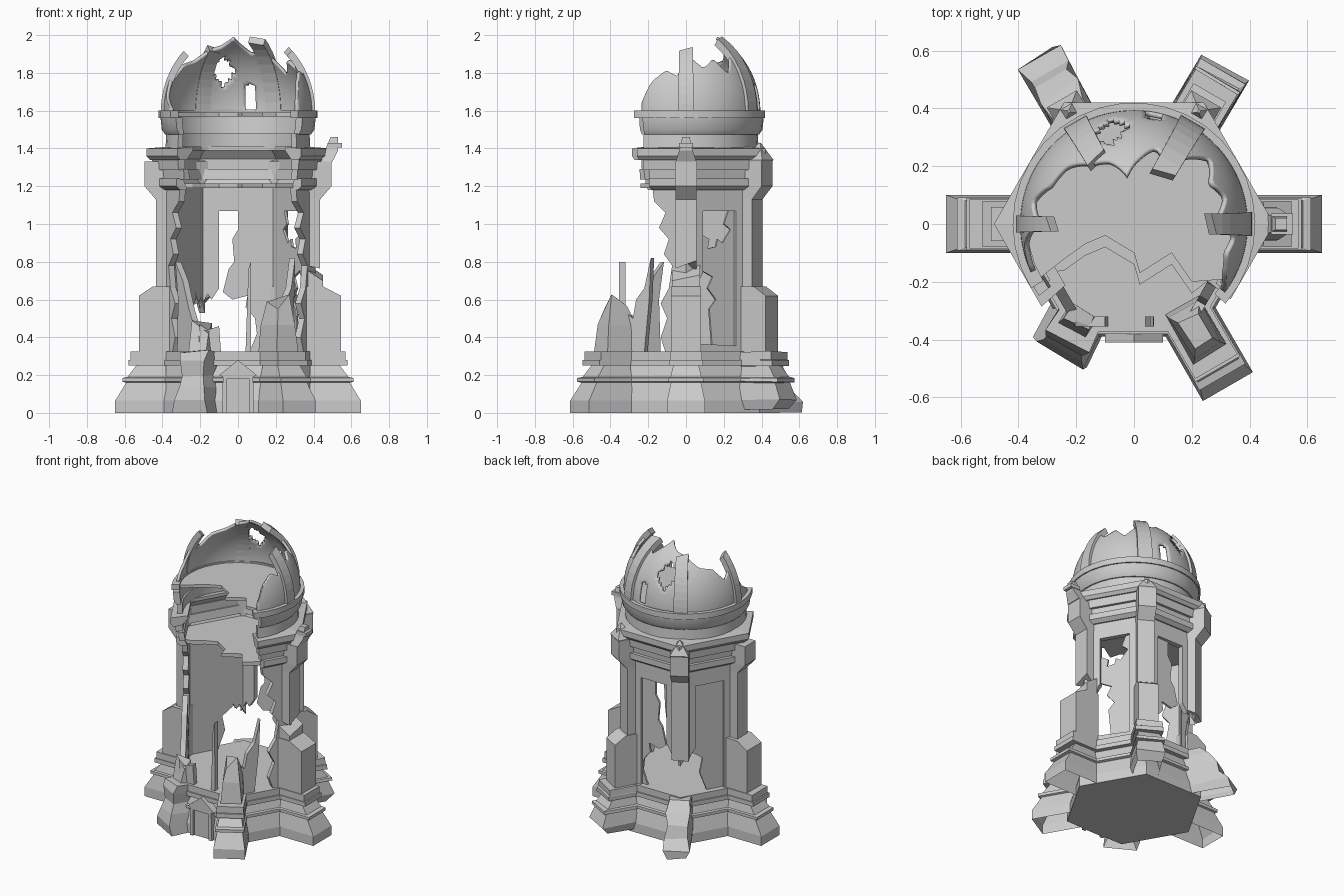
import bpy, bmesh, random
from math import sin, cos, radians, asin
from mathutils import Vector

if "Cube" in bpy.data.objects:
    bpy.data.objects.remove(bpy.data.objects["Cube"])

random.seed(4)
AP = 0.355          # wall face distance from the axis
A, B, Z0 = 0.385, 0.435, 1.59   # dome radius, height, spring level


def mesh(name, verts, faces, smooth=False):
    bm = bmesh.new()
    vs = [bm.verts.new(v) for v in verts]
    for f in faces:
        bm.faces.new([vs[i] for i in f])
    for v in [v for v in bm.verts if not v.link_faces]:
        bm.verts.remove(v)
    bmesh.ops.recalc_face_normals(bm, faces=bm.faces)
    for f in bm.faces:
        f.smooth = smooth
    me = bpy.data.meshes.new(name)
    bm.to_mesh(me)
    bm.free()
    ob = bpy.data.objects.new(name, me)
    bpy.context.collection.objects.link(ob)
    if smooth:
        me.set_sharp_from_angle(angle=radians(35))
    return ob


def loft(name, rings, smooth=False, bottom=True):
    n, m = len(rings[0]), len(rings)
    faces = [(i * n + j, i * n + (j + 1) % n, (i + 1) * n + (j + 1) % n, (i + 1) * n + j)
             for i in range(m - 1) for j in range(n)]
    faces.append(tuple(range((m - 1) * n, m * n)))
    if bottom:
        faces.append(tuple(range(n)))
    return mesh(name, [p for r in rings for p in r], faces, smooth)


def polar(deg, r=1.0):
    return Vector((r * cos(radians(deg)), r * sin(radians(deg)), 0))


def plate(name, ang, outline, dist=AP, thick=0.035):
    """Jagged slab lying in one wall face; outline is (u, z), u counterclockwise."""
    t = polar(ang + 90)
    loft(name, [[polar(ang, d) + t * u + Vector((0, 0, z)) for u, z in outline]
                for d in (dist, dist - thick)])


def stack(name, ang, sections, jit=0.0, ragged=None, bottom=True):
    """Radial pier from sections (z, r_in, r_out, half_width)."""
    t, rings = polar(ang + 90), []
    for k, (z, a, b, w) in enumerate(sections):
        ring = []
        for r, s in ((a, -w), (b, -w), (b, w), (a, w)):
            p = polar(ang, r) + t * s + Vector((0, 0, z))
            if jit:
                p += Vector([random.uniform(-jit, jit) for _ in range(3)])
            if ragged == k:
                p.z += random.uniform(-0.05, 0.05)
            p.z = max(p.z, 0)
            ring.append(p)
        rings.append(ring)
    loft(name, rings, bottom=bottom)


def slab(name, pts, z, h):
    loft(name, [[(x, y, z) for x, y in pts], [(x, y, z + h) for x, y in pts]])


# Hexagonal plinth
loft('plinth', [[polar(60 * k, r) + Vector((0, 0, z)) for k in range(6)]
     for z, r in ((0, .45), (.065, .45), (.16, .42), (.165, .44), (.185, .44),
                  (.19, .425), (.25, .405), (.25, .44), (.28, .44), (.28, .43), (.325, .43))])

# Moulded pier bases, hollow underneath; three of them are eroded
BASE = [(0, .65, .10), (.065, .65, .10), (.16, .592, .08), (.165, .612, .092), (.185, .612, .092),
        (.19, .585, .082), (.25, .54, .068), (.25, .58, .09), (.28, .58, .09),
        (.28, .57, .085), (.325, .57, .085)]
for a in (0, 180, 300):
    stack('pier_base', a, [(z, .38, r, w) for z, r, w in BASE], bottom=False)
stack('worn_base', 60, [(.02, .38, .58, .08), (.07, .38, .625, .095)] +
      [(z, .38, r, w) for z, r, w in BASE[2:]], .004, bottom=False)
stack('eroded_base', 120, [(0, .36, .66, .065), (.05, .36, .66, .08), (.12, .36, .60, .075),
      (.2, .36, .575, .07), (.26, .36, .53, .075), (.325, .36, .46, .07)], .01, bottom=False)
stack('eroded_base', 240, [(0, .36, .51, .10), (.06, .36, .52, .09), (.14, .36, .50, .08),
      (.2, .36, .48, .07), (.27, .36, .49, .08), (.325, .36, .46, .08)], .01, bottom=False)

# Lower buttress blocks
for a, r, w in ((0, .545, .08), (60, .525, .065), (180, .525, .08)):
    stack('lower_buttress', a, [(.32, .36, r, w), (.62, .36, r, w), (.67, .36, .45, w)])
stack('pier_stump', 0, [(.6, .37, .45, .075), (.74, .37, .45, .075)], ragged=1)
stack('broken_buttress', 300, [(.32, .33, .52, .06), (.46, .34, .51, .06),
                               (.58, .38, .48, .04)], .008, 2)
stack('broken_buttress', 240, [(.32, .34, .43, .055), (.45, .35, .40, .045)], .006, 1)

# Upper buttress shafts with pinnacles; two hang broken
HEAD = [(1.13, .37, .435, .055), (1.2, .38, .495, .058), (1.33, .38, .495, .058)]
TIP = [(1.34, .40, .50, .06), (1.43, .445, .455, .004)]
for a, low, tip in ((0, .76, []), (60, .33, TIP), (120, .62, TIP), (180, .33, [])):
    stack('buttress_shaft', a, [(low, .37, .435, .055)] + HEAD + tip,
          ragged=0 if low > .4 else None)
stack('pinnacle_neck', 0, [(1.33, .44, .50, .055), (1.39, .46, .53, .035), (1.46, .49, .53, .02)])
stack('pinnacle_cap', 0, [(1.405, .475, .55, .036), (1.43, .475, .55, .036)])

# Wall frames: piers, lintel and sill around tall openings on the back faces
H = .205
for a in (30, 90, 150):
    plate('lintel', a, [(-H, 1.07), (H, 1.07), (H, 1.19), (-H, 1.19)])
    cut = {30: (.68, .33), 90: (.33, .6), 150: (.58, .33)}[a]
    for s, low in zip((-1, 1), cut):
        if low > .4:
            pts = [(.1, low + .06), (.14, low), (.16, low + .03), (H, low - .05),
                   (H, 1.07), (.1, 1.07)]
        else:
            pts = [(.1, .32), (H, .32), (H, 1.07), (.1, 1.07)]
        plate('wall_pier', a, [(s * u, z) for u, z in pts])
plate('sill', 30, [(-H, .32), (H, .32), (H, .35), (-H, .37)])

# Recessed infill panels, broken
R, T = AP - .02, .014
plate('panel', 30, [(-.03, .32), (.11, .32), (.11, 1.08), (.07, 1.08), (.04, 1.0), (.08, .97),
                    (.03, .9), (0, .92), (-.01, .88), (-.06, .87), (-.05, .92), (-.11, .95),
                    (-.11, .76), (-.03, .72), (-.06, .66), (-.01, .6), (-.05, .55)], R, T)
plate('panel', 90, [(-.11, .32), (-.06, .32), (-.1, .42), (-.09, .5), (-.04, .56), (-.05, .62),
                    (.03, .6), (.08, .64), (.05, .76), (.02, .8), (.03, .92), (0, .97),
                    (0, 1.08), (-.11, 1.08)], R, T)
plate('panel', 150, [(-.11, .6), (-.04, .55), (-.06, .45), (-.01, .32), (.11, .32),
                     (.11, 1.08), (-.11, 1.08)], R, T)

# Front side walls: ragged strips beside the left and right corners
for a, s in ((330, 1), (210, -1)):
    strip = [(H, .32), (.08, .32), (.05, .4), (.09, .5), (.05, .58), (.10, .66), (.12, .78),
             (.07, .84), (.1, .92), (.04, .98), (.08, 1.06), (.01, 1.12), (.0, 1.19), (H, 1.19)]
    plate('side_wall', a, [(s * u, z) for u, z in strip])

# Standing shards of the missing front walls
plate('shard', 330, [(-H, .32), (-.05, .32), (-.02, .6), (-.01, .82), (-.05, .66), (-.1, .6),
                     (-.12, .5), (-H, .56)])
plate('shard', 210, [(-.03, .32), (H, .32), (H, .40), (.15, .46), (.1, .54), (.03, .7),
                     (-.05, .8), (-.02, .6)])
plate('shard', 270, [(.04, .32), (.07, .32), (.07, .45), (.068, .8), (.055, .76)])
plate('shard', 270, [(-H, .32), (-.09, .32), (-.1, .46), (-.16, .44), (-H, .47)])


def hex_arc(left, right):
    """Hexagon path open at the front, running part way along both front side faces."""
    c = [polar(60 * k) for k in range(-1, 5)]
    return [c[1].lerp(c[0], right)] + c[1:5] + [c[4].lerp(c[5], left)]


# Hexagonal entablature bands, each broken off at a different point
for prof, l, r in (([(.37, 1.18), (.42, 1.18), (.45, 1.2), (.45, 1.24), (.40, 1.24)], .55, .50),
                   ([(.38, 1.235), (.425, 1.235), (.43, 1.29), (.39, 1.29)], .66, .53),
                   ([(.40, 1.285), (.45, 1.285), (.455, 1.345), (.40, 1.345)], .6, .58),
                   ([(.41, 1.34), (.465, 1.34), (.485, 1.36), (.485, 1.4), (.36, 1.41),
                     (.36, 1.39)], .68, .62)):
    loft('entablature', [[(p.x * q, p.y * q, z) for q, z in prof] for p in hex_arc(l, r)])

# Round drum and dome collar
for name, prof, a0, a1 in (
        ('drum', [(.35, 1.39), (.385, 1.39), (.38, 1.48), (.35, 1.48)], -36, 214),
        ('drum_moulding', [(.36, 1.475), (.388, 1.475), (.405, 1.5), (.412, 1.565), (.37, 1.565)],
         -34, 217),
        ('dome_collar', [(.37, 1.56), (.42, 1.56), (.42, 1.6), (.37, 1.6)], -41, 212)):
    n = 24
    loft(name, [[polar(a0 + (a1 - a0) * i / n, q) + Vector((0, 0, z)) for q, z in prof]
                for i in range(n + 1)], True)

# Broken floors inside the drum and above the chamber
jag = [(-.24, -.12), (-.17, -.07), (-.1, -.04), (0, -.1), (.02, -.17), (.13, -.1), (.2, -.2)]
slab('dome_floor', [polar(a, .38)[:2] for a in range(-30, 211, 15)] + jag, 1.57, .02)
slab('chamber_ceiling', [p[:2] for p in (q * .39 for q in hex_arc(.5, .5))] +
     [(x, y - .04) for x, y in jag], 1.19, .025)

# Dome shell with a ragged top edge and two holes
LIM = [(-37, 1.64), (-30, 1.75), (-18, 1.81), (-8, 1.78), (4, 1.88), (16, 1.82), (28, 1.87),
       (40, 1.79), (52, 1.88), (64, 1.93), (74, 1.90), (84, 1.94), (98, 1.985), (112, 1.94),
       (126, 1.92), (140, 1.86), (156, 1.84), (168, 1.76), (180, 1.82), (190, 1.68), (205, 1.61)]


def limit(a):
    for (a0, z0), (a1, z1) in zip(LIM, LIM[1:]):
        if a <= a1:
            return z0 + (z1 - z0) * (a - a0) / (a1 - a0)
    return LIM[-1][1]


def dome_pt(a, phi, off=0.0):
    return polar(a, (A + off) * cos(phi)) + Vector((0, 0, Z0 + (B + off) * sin(phi)))


NA, NP = 84, 24
angs = [-37 + 242 * i / NA for i in range(NA + 1)]
verts, faces = [], []
for a in angs:
    top = asin((limit(a) - Z0) / B)
    verts += [dome_pt(a, top * j / NP) for j in range(NP + 1)]
for i in range(NA):
    for j in range(NP):
        k = i * (NP + 1) + j
        c = sum((verts[q] for q in (k, k + 1, k + NP + 1, k + NP + 2)), Vector()) / 4
        hole = c.y > 0 and (abs(c.x + .08) / .07 + abs(c.z - 1.81) / .085 < 1 or
                            abs(c.x - .07) < .03 and 1.61 < c.z < 1.74)
        if not hole:
            faces.append((k, k + NP + 1, k + NP + 2, k + 1))
dome = mesh('dome', verts, faces, True)
sol = dome.modifiers.new('thickness', 'SOLIDIFY')
sol.thickness, sol.offset = .018, 0

# Dome ribs of different surviving lengths
for a, top, hw in ((0, 1.91, .042), (60, 1.965, .048), (120, 1.92, .045), (180, 1.89, .03)):
    t, rings = polar(a + 90), []
    end = asin((top - Z0) / B)
    for j in range(9):
        f = end * j / 8
        w = hw * (1 - .15 * j / 8)
        rings.append([dome_pt(a, f + s * .03 * (j == 8), o) + t * w * s
                      for o, s in ((-.014, -1), (.024, -1), (.024, 1), (-.014, 1))])
    loft('dome_rib', rings)

# Small gabled doorway on the front of the plinth
plate('door_gable', 270, [(-.085, 0), (-.06, 0), (-.06, .18), (.06, .18), (.06, 0), (.085, 0),
                          (.08, .19), (.1, .2), (0, .28), (-.1, .2), (-.08, .19)], .41, .06)
plate('door_panel', 270, [(-.065, 0), (.065, 0), (.065, .185), (-.065, .185)], .395, .03)
